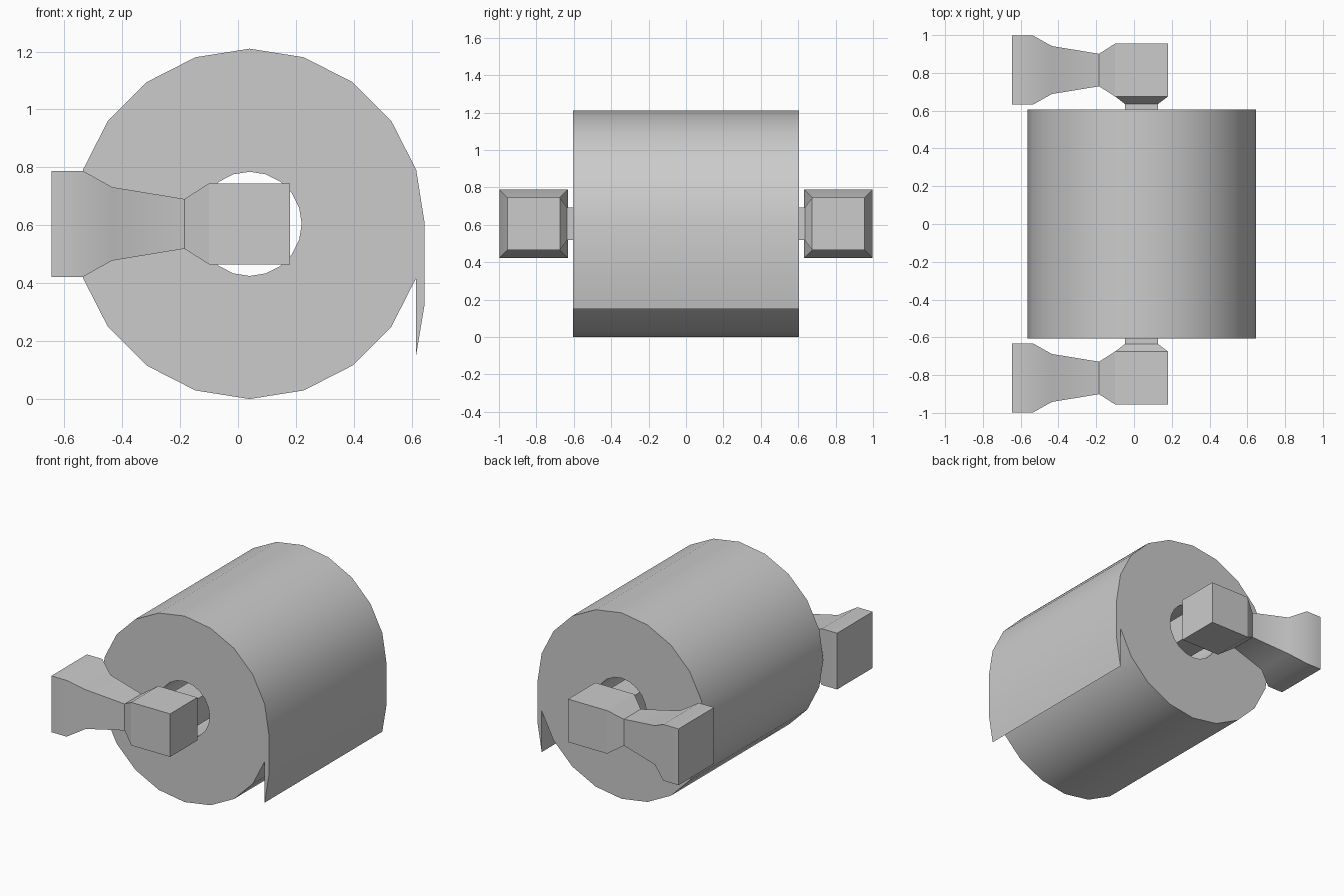
import bpy, bmesh, math
from mathutils import Vector

if "Cube" in bpy.data.objects:
    bpy.data.objects.remove(bpy.data.objects["Cube"])

CX, CZ = 0.04, 0.605     # roll axis
N = 20                   # roll sides
HALF = 0.605             # half roll width


def finish(bm, name):
    bmesh.ops.recalc_face_normals(bm, faces=bm.faces)
    mesh = bpy.data.meshes.new(name)
    bm.to_mesh(mesh)
    bm.free()
    ob = bpy.data.objects.new(name, mesh)
    bpy.context.collection.objects.link(ob)
    bpy.ops.object.select_all(action='DESELECT')
    ob.select_set(True)
    bpy.context.view_layer.objects.active = ob
    bpy.ops.object.shade_smooth_by_angle(angle=math.radians(30))
    return ob


# Paper roll: ring with a core hole, plus a loose end hanging on the right
def circle(r):
    return [(CX + r * math.cos(2 * math.pi * i / N),
             CZ - r * math.sin(2 * math.pi * i / N)) for i in range(N)]


bm = bmesh.new()
outlines = (circle(0.605), circle(0.18), [(0.645, 0.33), (0.615, 0.15)])
front, back = [[[bm.verts.new((x, y, z)) for x, z in pts] for pts in outlines]
               for y in (-HALF, HALF)]
for outer, inner, flap in (front, back):
    for i in range(N):
        j = (i + 1) % N
        bm.faces.new((outer[i], outer[j], inner[j], inner[i]))
    bm.faces.new((outer[0], flap[0], flap[1], outer[1]))


def wall(a, b):
    for i in range(len(a) - 1):
        bm.faces.new((a[i], a[i + 1], b[i + 1], b[i]))


# the outer wall detours around the loose end
rims = [[o[0], *f, *o[1:], o[0]] for o, _, f in (front, back)]
wall(*rims)
wall(front[1] + front[1][:1], back[1] + back[1][:1])
finish(bm, "paper_roll")

# Holder: square arm lofted along x, with a rod running to the middle
ARM_Y = 0.815
sections = [(-0.645, 0.183), (-0.535, 0.183), (-0.435, 0.127),
            (-0.185, 0.086), (-0.10, 0.14), (0.18, 0.14)]
bm = bmesh.new()
rings = [[bm.verts.new((x, ARM_Y + sy * h, CZ + sz * h))
          for sy, sz in ((-1, -1), (1, -1), (1, 1), (-1, 1))]
         for x, h in sections]
for a, b in zip(rings, rings[1:]):
    for i in range(4):
        j = (i + 1) % 4
        bm.faces.new((a[i], a[j], b[j], b[i]))
bm.faces.new(rings[0])
bm.faces.new(rings[-1])
bmesh.ops.recalc_face_normals(bm, faces=bm.faces)
# taper the inner face of the head, then extend it as the rod
bm.faces.ensure_lookup_table()
face = min((f for f in bm.faces if f.calc_center_median().x > -0.09),
           key=lambda f: f.calc_center_median().y)
for y, h in ((0.635, 0.087), (0.0, 0.087)):
    face = bmesh.ops.extrude_discrete_faces(bm, faces=[face])["faces"][0]
    for v in face.verts:
        v.co = Vector((CX + math.copysign(h, v.co.x - CX), y,
                       CZ + math.copysign(h, v.co.z - CZ)))
bmesh.ops.delete(bm, geom=[face], context='FACES_ONLY')
holder = finish(bm, "roll_holder")
mod = holder.modifiers.new("Mirror", 'MIRROR')
mod.use_axis = (False, True, False)
